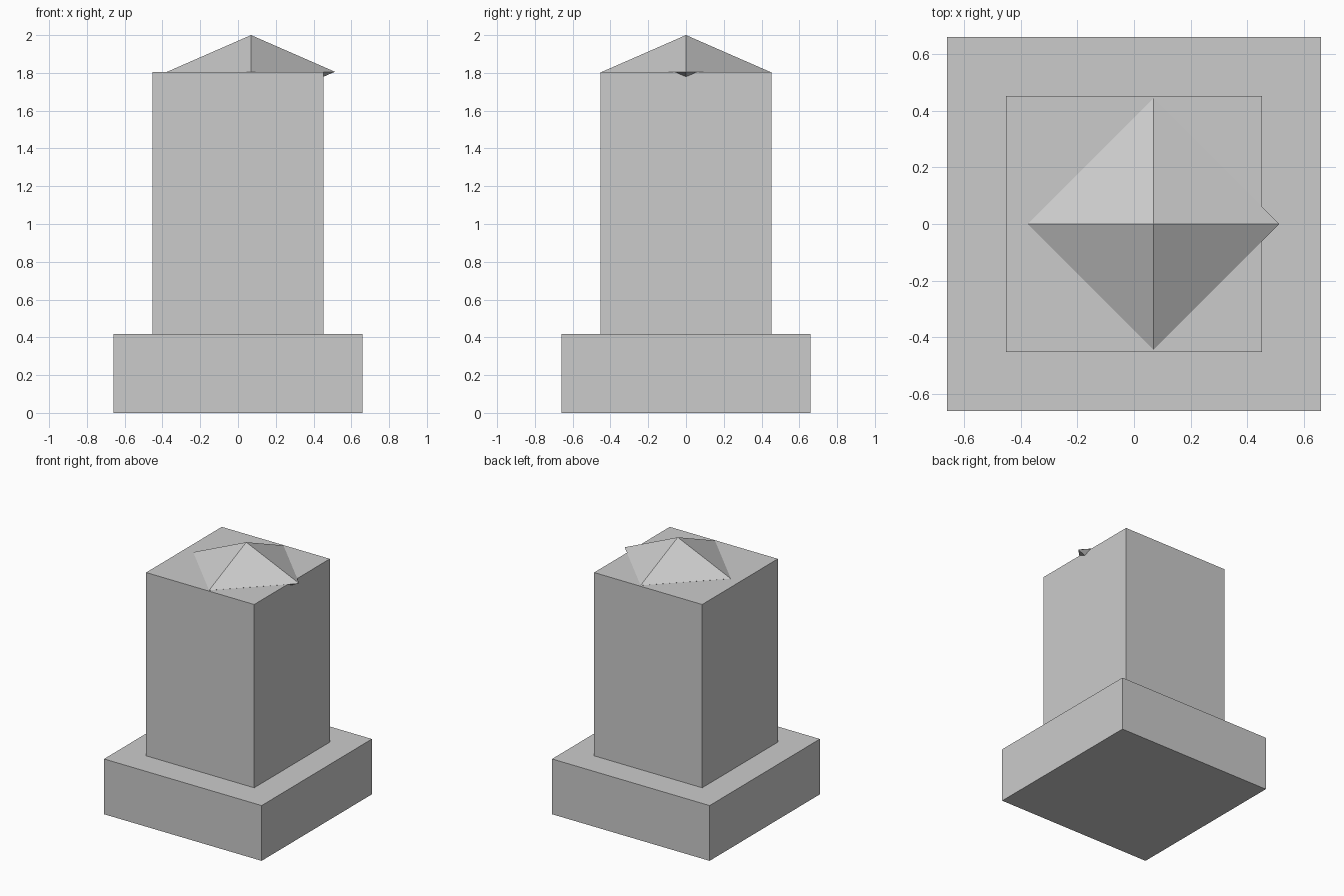
import bpy
import bmesh
from mathutils import Vector

cube = bpy.data.objects.get("Cube")
if cube:
    bpy.data.objects.remove(cube, do_unlink=True)

# Single stone colour
stone = bpy.data.materials.new("stone_grey")
stone.use_nodes = True
GREY = (0.6, 0.6, 0.6, 1.0)
stone.diffuse_color = GREY
stone.node_tree.nodes["Principled BSDF"].inputs["Base Color"].default_value = GREY


def add_part(name, bm):
    mesh = bpy.data.meshes.new(name)
    bmesh.ops.recalc_face_normals(bm, faces=bm.faces[:])
    bm.to_mesh(mesh)
    bm.free()
    mesh.materials.append(stone)
    obj = bpy.data.objects.new(name, mesh)
    bpy.context.collection.objects.link(obj)
    return obj


def add_block(name, width, bottom, top):
    bm = bmesh.new()
    bmesh.ops.create_cube(bm, size=1)
    bmesh.ops.scale(bm, vec=(width, width, top - bottom), verts=bm.verts[:])
    bmesh.ops.translate(bm, vec=(0, 0, (bottom + top) / 2), verts=bm.verts[:])
    return add_part(name, bm)


def add_diamond(name, center, radius, half_height):
    bm = bmesh.new()
    for axis, reach in enumerate((radius, radius, half_height)):
        for sign in (-1, 1):
            point = Vector(center)
            point[axis] += sign * reach
            bm.verts.new(point)
    bmesh.ops.convex_hull(bm, input=bm.verts[:])
    return add_part(name, bm)


# Wide plinth and square pillar
add_block("plinth", 1.318, 0, 0.418)
add_block("pillar", 0.904, 0.418, 1.804)

# Eight-sided diamond cap, half sunk in the pillar and off to one side
add_diamond("diamond_cap", (0.069, 0, 1.806), 0.444, 0.194)
